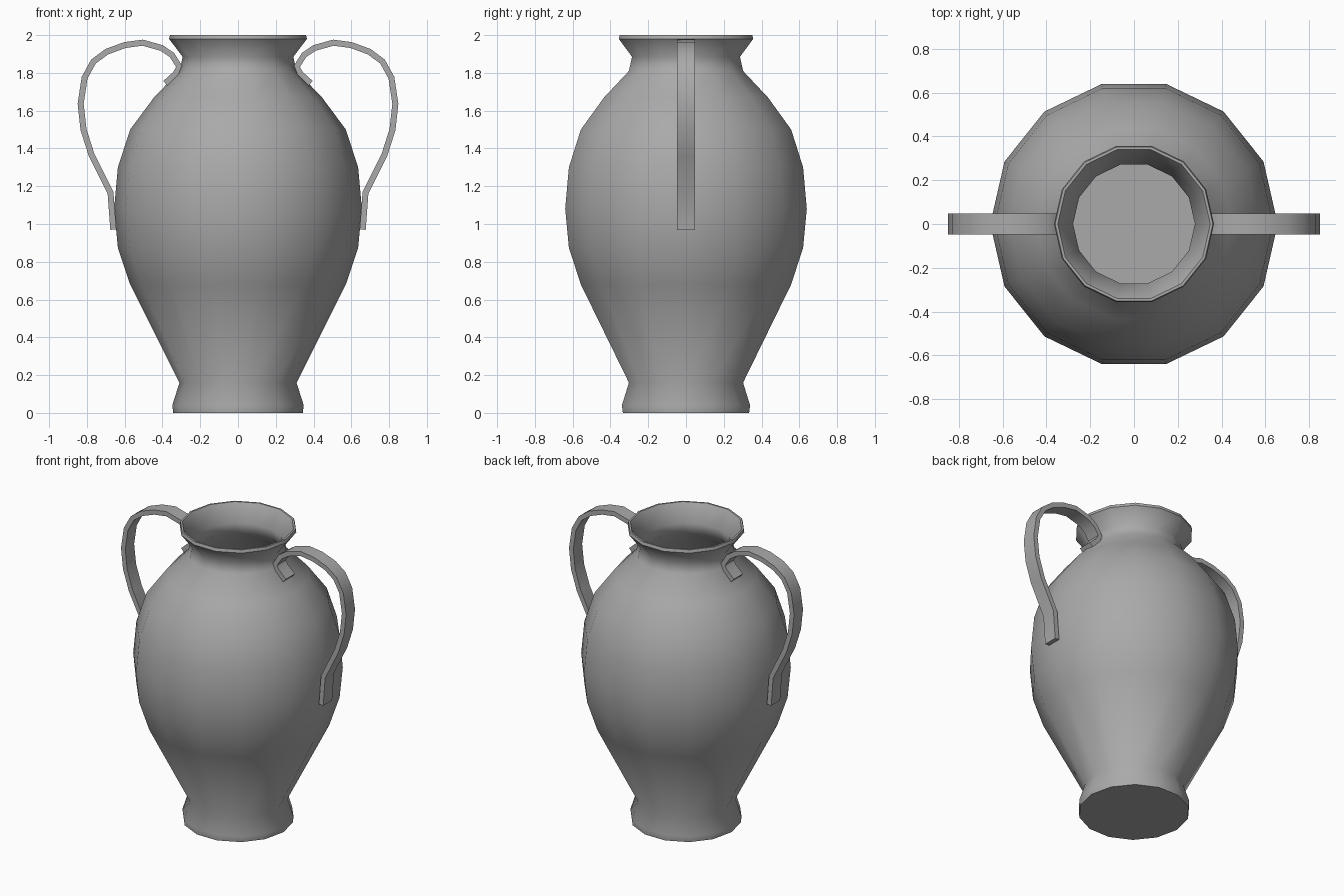
import bpy, bmesh, math
from mathutils import Vector

cube = bpy.data.objects.get("Cube")
if cube:
    bpy.data.objects.remove(cube, do_unlink=True)

SIDES = 14

clay = bpy.data.materials.new("grey_clay")
clay.use_nodes = True
clay.diffuse_color = (0.4, 0.4, 0.4, 1)
clay.node_tree.nodes["Principled BSDF"].inputs["Base Color"].default_value = (0.4, 0.4, 0.4, 1)


def finish(name, bm, angle):
    bmesh.ops.recalc_face_normals(bm, faces=bm.faces)
    mesh = bpy.data.meshes.new(name)
    bm.to_mesh(mesh)
    bm.free()
    mesh.materials.append(clay)
    obj = bpy.data.objects.new(name, mesh)
    bpy.context.collection.objects.link(obj)
    bpy.ops.object.select_all(action='DESELECT')
    obj.select_set(True)
    bpy.context.view_layer.objects.active = obj
    bpy.ops.object.shade_smooth_by_angle(angle=math.radians(angle))
    return obj


def bridge(bm, a, b):
    n = len(a)
    for i in range(n):
        j = (i + 1) % n
        bm.faces.new((a[i], a[j], b[j], b[i]))


# Vase body: outer wall from foot to lip, then the thin inner wall down to the floor
outer = [(0.343, 0), (0.348, 0.04), (0.31, 0.16), (0.571, 0.68), (0.636, 0.875),
         (0.656, 1.08), (0.636, 1.3), (0.571, 1.5), (0.445, 1.67), (0.31, 1.81),
         (0.293, 1.885), (0.365, 1.98), (0.36, 2.0)]
inner = [(0.348, 2.0)] + [(r - 0.015, z) for r, z in reversed(outer[2:11])]

bm = bmesh.new()
rings = []
for r, z in outer + inner:
    rings.append([bm.verts.new((r * math.cos(math.tau * i / SIDES),
                                r * math.sin(math.tau * i / SIDES), z))
                  for i in range(SIDES)])
for a, b in zip(rings, rings[1:]):
    bridge(bm, a, b)
bm.faces.new(rings[0])
bm.faces.new(rings[-1])
finish("vase_body", bm, 50)

# Handles: a flat strap swept along a curled path, mirrored to the other side
path = [Vector(p) for p in [
    (0.66, 0.97), (0.675, 1.165), (0.775, 1.365), (0.818, 1.5), (0.833, 1.637),
    (0.812, 1.775), (0.765, 1.86), (0.695, 1.912), (0.6, 1.947), (0.505, 1.96),
    (0.405, 1.932), (0.35, 1.895), (0.312, 1.835), (0.33, 1.795), (0.385, 1.745)]]
HALF_WIDTH, HALF_THICK = 0.048, 0.016


def handle(name, side):
    bm = bmesh.new()
    loops = []
    for i, p in enumerate(path):
        t = path[min(i + 1, len(path) - 1)] - path[max(i - 1, 0)]
        n = Vector((t.y, -t.x)).normalized() * HALF_THICK
        loops.append([bm.verts.new((side * (p.x + s * n.x), y * HALF_WIDTH, p.y + s * n.y))
                      for s, y in ((1, 1), (1, -1), (-1, -1), (-1, 1))])
    for a, b in zip(loops, loops[1:]):
        bridge(bm, a, b)
    bm.faces.new(loops[0])
    bm.faces.new(loops[-1])
    finish(name, bm, 30)


handle("left_handle", 1)
handle("right_handle", -1)
